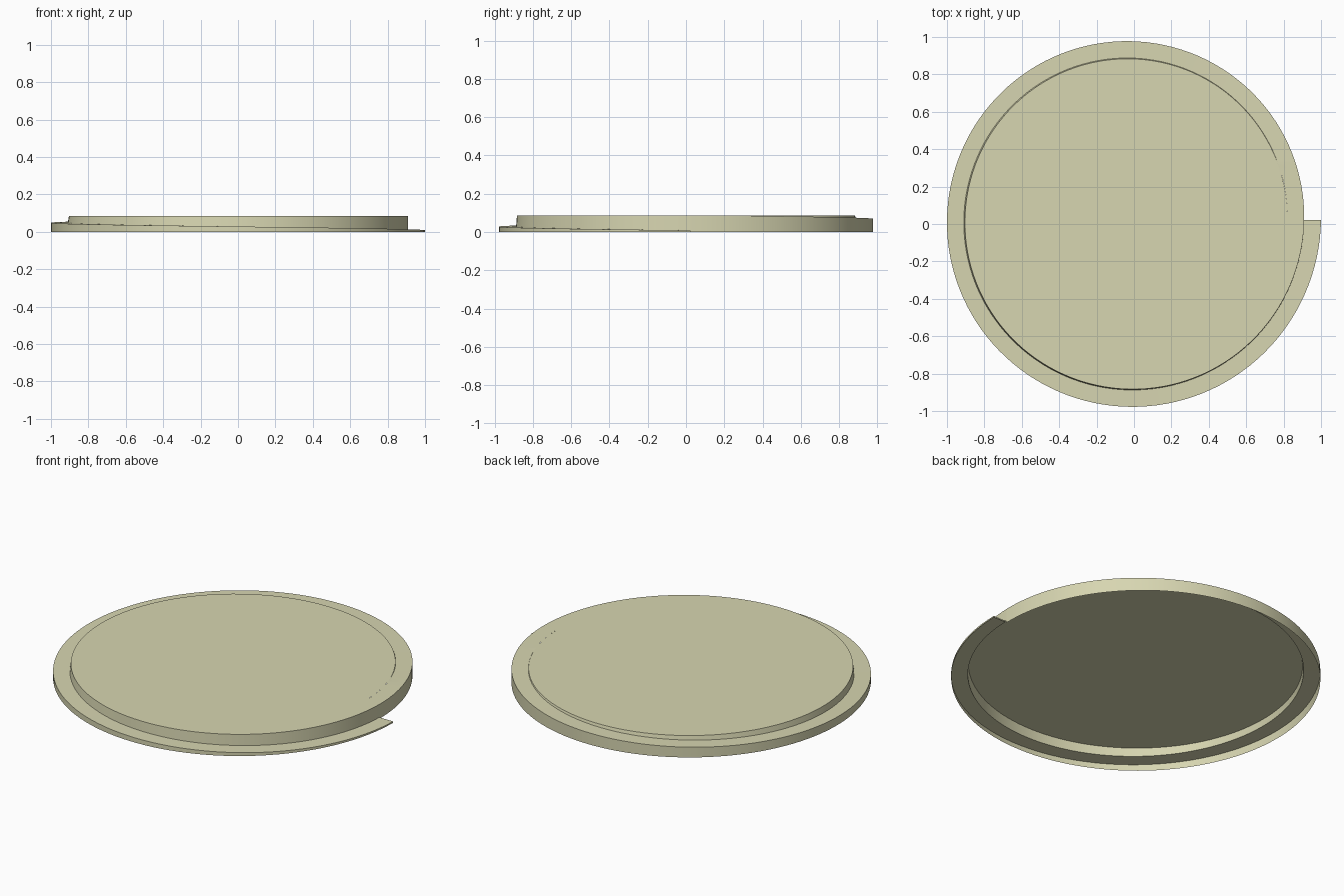
import bpy, bmesh
from math import sin, cos, pi

if "Cube" in bpy.data.objects:
    bpy.data.objects.remove(bpy.data.objects["Cube"])

SEG = 128                      # steps in one turn
CX, CY = -0.0225, 0.0225       # spiral centre
PITCH, R0 = 0.09, 1.0225       # radius lost per turn, starting radius
TOP, START, FULL = 0.085, 0.008, 0.95


def height(t):
    """Ramp height after t turns; it levels out with the cap just before one turn."""
    return min(TOP, START + (TOP - START) * t / FULL)


def point(bm, u, z, inset=0.0):
    r = R0 - PITCH * u - inset
    a = -2 * pi * u
    return bm.verts.new((CX + r * cos(a), CY + r * sin(a), z))


def face(bm, *verts):
    bm.faces.new(verts)


bm = bmesh.new()
base, outer, inner, rim = [], [], [], []
for i in range(SEG + 1):
    t = i / SEG
    base.append(point(bm, t, 0))
    outer.append(point(bm, t, height(t)))
    inner.append(point(bm, t + 1, height(t)))
    rim.append(point(bm, t + 1, TOP, 0.006 * sin(pi * t)))

for i in range(SEG):
    j = i + 1
    # outer skirt
    face(bm, base[j], base[i], outer[i], outer[j])
    # sloping ramp
    face(bm, outer[j], outer[i], inner[i], inner[j])
    # step between ramp and cap, until the ramp is level with the cap
    if height(i / SEG) < TOP:
        face(bm, inner[j], inner[i], rim[i], rim[j])

# small riser at the foot of the ramp
foot = point(bm, 1, 0)
face(bm, base[0], foot, inner[0], outer[0])

# flat cap; the underside stays open
face(bm, *reversed(rim))

bmesh.ops.remove_doubles(bm, verts=bm.verts[:], dist=0.00005)
bmesh.ops.dissolve_degenerate(bm, edges=bm.edges[:], dist=0.00001)
mesh = bpy.data.meshes.new("spiral_ramp_disc")
bm.to_mesh(mesh)
bm.free()

disc = bpy.data.objects.new("spiral_ramp_disc", mesh)
bpy.context.collection.objects.link(disc)

mat = bpy.data.materials.new("khaki")
mat.diffuse_color = (0.68, 0.67, 0.44, 1)
mat.use_nodes = True
mat.node_tree.nodes["Principled BSDF"].inputs["Base Color"].default_value = mat.diffuse_color
mesh.materials.append(mat)

bpy.context.view_layer.objects.active = disc
disc.select_set(True)
bpy.ops.object.shade_smooth_by_angle(angle=pi / 6)
